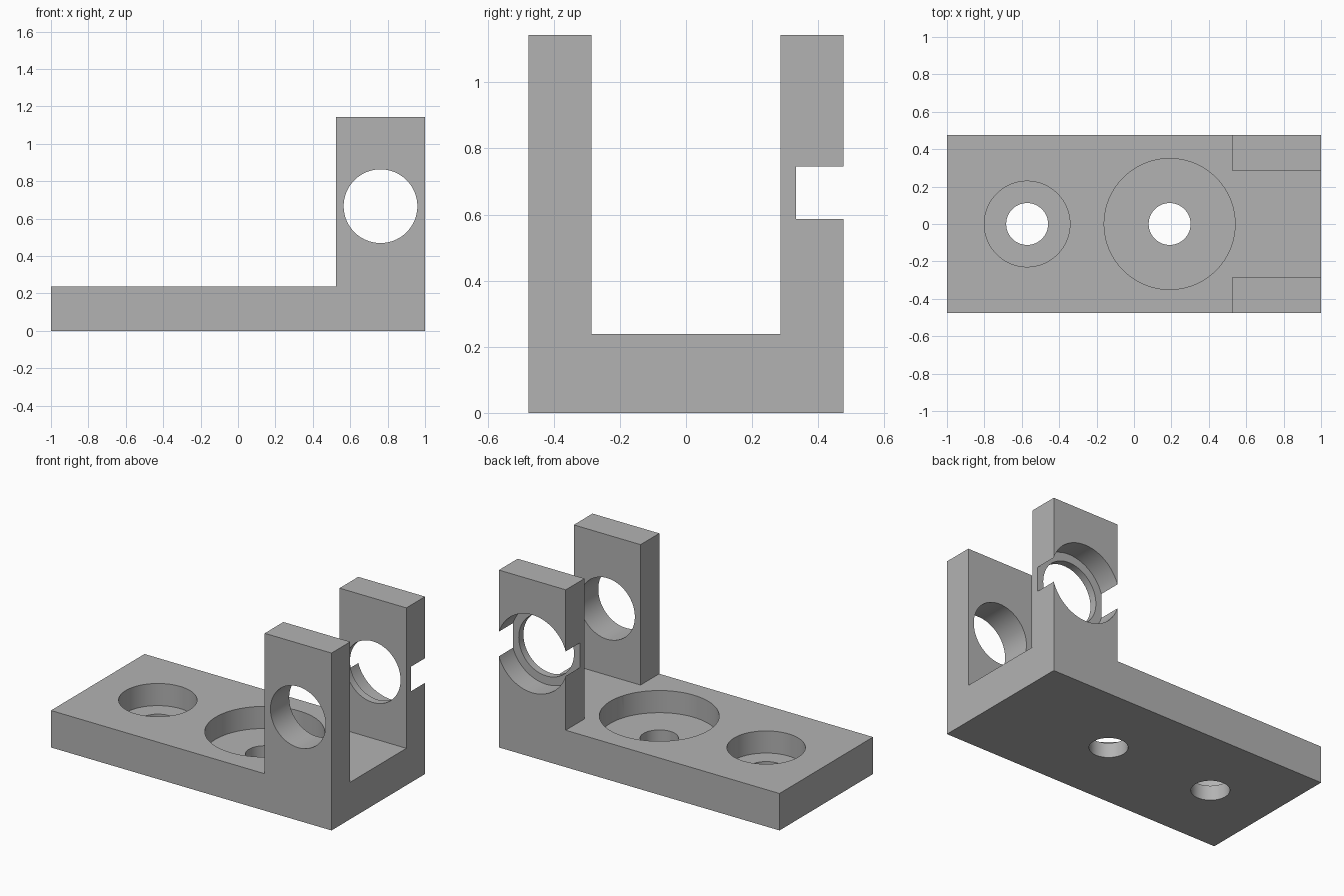
import bpy
import bmesh
import math
from mathutils import Matrix, Vector

if "Cube" in bpy.data.objects:
    bpy.data.objects.remove(bpy.data.objects["Cube"], do_unlink=True)

# Dimensions
MM = 2 / 42
LENGTH, WIDTH, HEIGHT = 42 * MM, 20 * MM, 24 * MM
BASE_H, POST_W, POST_T = 5 * MM, 10 * MM, 4 * MM
X1, Y1 = LENGTH / 2, WIDTH / 2
POST_X, AXIS_Z = X1 - POST_W / 2, 14 * MM
BORE_FLOOR = 2 * MM

# Single material
grey = bpy.data.materials.new("plain grey")
grey.use_nodes = True
colour = (0.45, 0.45, 0.45, 1)
grey.diffuse_color = colour
grey.node_tree.nodes["Principled BSDF"].inputs["Base Color"].default_value = colour


def make_object(name, bm):
    bmesh.ops.recalc_face_normals(bm, faces=bm.faces)
    mesh = bpy.data.meshes.new(name)
    bm.to_mesh(mesh)
    bm.free()
    mesh.materials.append(grey)
    obj = bpy.data.objects.new(name, mesh)
    bpy.context.collection.objects.link(obj)
    return obj


def box(name, low, high):
    low, high = Vector(low), Vector(high)
    bm = bmesh.new()
    bmesh.ops.create_cube(bm, size=1)
    bmesh.ops.scale(bm, vec=high - low, verts=bm.verts)
    bmesh.ops.translate(bm, vec=(low + high) / 2, verts=bm.verts)
    return make_object(name, bm)


def cylinder(name, radius, start, end):
    start, end = Vector(start), Vector(end)
    axis = end - start
    turn = axis.to_track_quat("Z", "Y").to_matrix().to_4x4()
    bm = bmesh.new()
    bmesh.ops.create_cone(bm, cap_ends=True, segments=96, radius1=radius,
                          radius2=radius, depth=axis.length,
                          matrix=Matrix.Translation((start + end) / 2) @ turn)
    return make_object(name, bm)


def cut(target, cutter):
    cutter.hide_render = True
    mod = target.modifiers.new(cutter.name, "BOOLEAN")
    mod.operation = "DIFFERENCE"
    mod.solver = "EXACT"
    mod.object = cutter
    bpy.context.view_layer.objects.active = target
    bpy.ops.object.modifier_apply(modifier=mod.name)
    bpy.data.objects.remove(cutter, do_unlink=True)


# Bracket body: L-shaped side profile extruded across the width
step = X1 - POST_W
profile = [(-X1, 0), (X1, 0), (X1, HEIGHT), (step, HEIGHT), (step, BASE_H), (-X1, BASE_H)]
bm = bmesh.new()
face = bm.faces.new([bm.verts.new((x, -Y1, z)) for x, z in profile])
side = bmesh.ops.extrude_face_region(bm, geom=[face])
bmesh.ops.translate(bm, vec=(0, WIDTH, 0),
                    verts=[g for g in side["geom"] if isinstance(g, bmesh.types.BMVert)])
bracket = make_object("mounting_bracket", bm)

# Channel between the two posts
inner = Y1 - POST_T
cut(bracket, box("channel_cutter", (step - 0.1, -inner, BASE_H), (X1 + 0.1, inner, HEIGHT + 0.1)))

# Round opening through both posts
cut(bracket, cylinder("post_hole_cutter", 0.197, (POST_X, -1, AXIS_Z), (POST_X, 1, AXIS_Z)))

# Wide recess in the back post, breaking out through its sides
cut(bracket, cylinder("post_recess_cutter", 0.251, (POST_X, Y1 - 3 * MM, AXIS_Z), (POST_X, 1, AXIS_Z)))

# Counterbored screw holes in the base
for x, radius in ((-12 * MM, 0.229), (4 * MM, 0.35)):
    cut(bracket, cylinder("counterbore_cutter", radius, (x, 0, BORE_FLOOR), (x, 0, 0.6)))
    cut(bracket, cylinder("screw_hole_cutter", 0.112, (x, 0, -0.2), (x, 0, 0.6)))

# Smooth bores, sharp corners
bpy.ops.object.select_all(action="DESELECT")
bracket.select_set(True)
bpy.context.view_layer.objects.active = bracket
bpy.ops.object.shade_smooth_by_angle(angle=math.radians(30))
